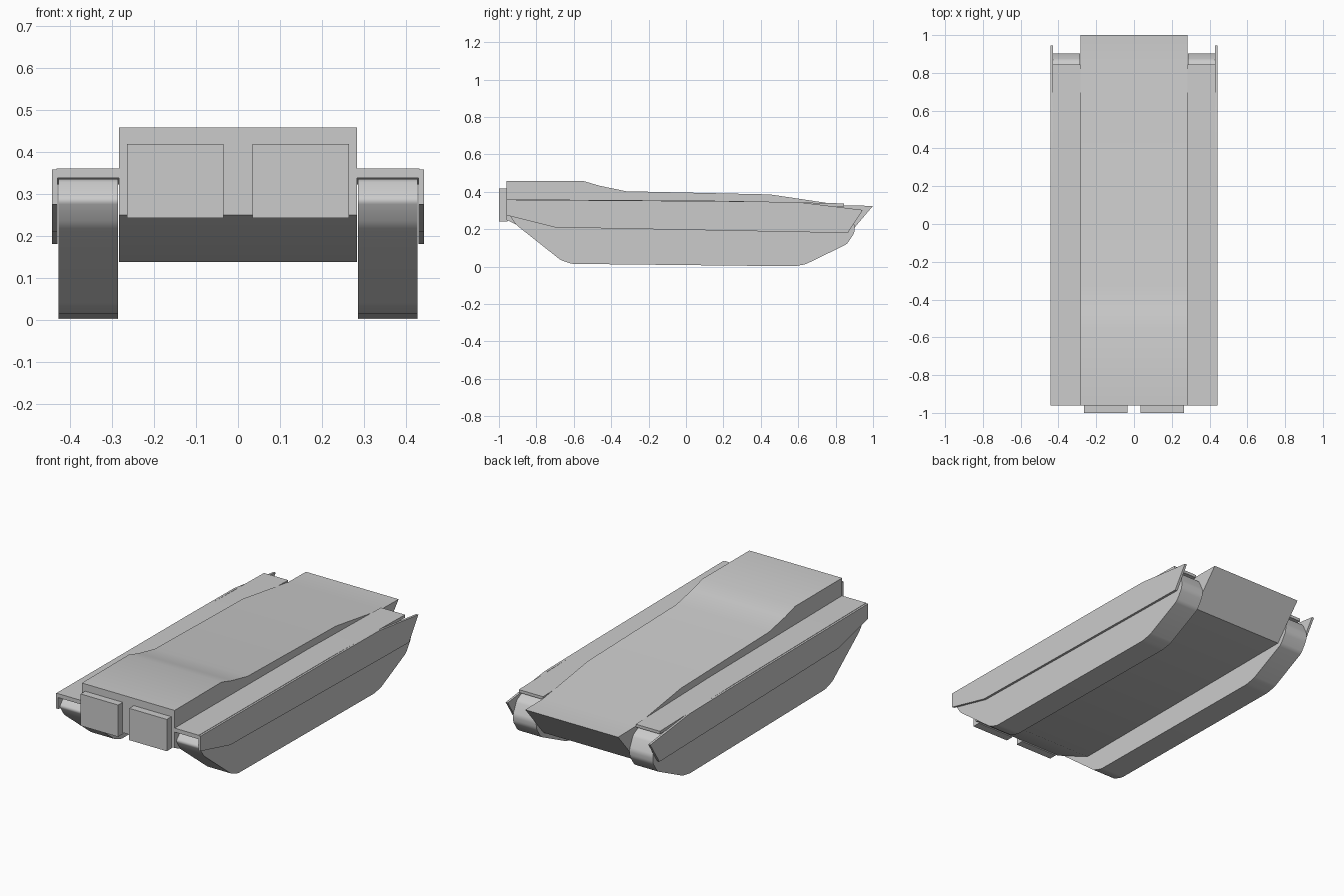
import bpy, bmesh

if "Cube" in bpy.data.objects:
    bpy.data.objects.remove(bpy.data.objects["Cube"])

def prism(name, profile, x0, x1, angle=0.8, bevel=0.0):
    """Extrude a (y, z) side profile from x0 to x1."""
    bm = bmesh.new()
    face = bm.faces.new([bm.verts.new((x0, y, z)) for y, z in profile])
    ext = bmesh.ops.extrude_face_region(bm, geom=[face])
    verts = [v for v in ext["geom"] if isinstance(v, bmesh.types.BMVert)]
    bmesh.ops.translate(bm, verts=verts, vec=(x1 - x0, 0, 0))
    if bevel:
        # round only the corners running across the width
        edges = [e for e in bm.edges
                 if abs(e.verts[0].co.x - e.verts[1].co.x) > 1e-4]
        bmesh.ops.bevel(bm, geom=edges, offset=bevel, segments=3,
                        profile=0.5, affect='EDGES')
    bmesh.ops.recalc_face_normals(bm, faces=bm.faces)
    mesh = bpy.data.meshes.new(name)
    bm.to_mesh(mesh)
    bm.free()
    ob = bpy.data.objects.new(name, mesh)
    bpy.context.collection.objects.link(ob)
    bpy.ops.object.select_all(action='DESELECT')
    ob.select_set(True)
    bpy.context.view_layer.objects.active = ob
    bpy.ops.object.shade_smooth_by_angle(angle=angle)
    return ob

def pair(name, profile, x0, x1, **kw):
    """Make a right-hand part and its mirrored twin."""
    prism(name + "_right", profile, x0, x1, **kw)
    prism(name + "_left", profile, -x1, -x0, **kw)

# Central hull with raised front deck and overhanging tail
prism("hull", [(-0.96, 0.458), (-0.55, 0.458), (-0.46, 0.432), (-0.32, 0.403),
               (0.45, 0.386), (0.845, 0.327), (1.0, 0.325), (0.84, 0.137),
               (-0.72, 0.137), (-0.96, 0.25)], -0.284, 0.284)

# Track bodies
pair("track", [(-0.90, 0.335), (-0.95, 0.285), (-0.91, 0.225), (-0.67, 0.035),
               (-0.61, 0.015), (0.58, 0.002), (0.64, 0.013), (0.86, 0.12),
               (0.90, 0.18), (0.903, 0.22), (0.87, 0.29), (0.80, 0.325)],
     0.286, 0.428, bevel=0.012)

# Fenders over the tracks
pair("fender", [(-0.96, 0.36), (0.2, 0.352), (0.845, 0.338),
                (0.845, 0.322), (-0.96, 0.338)], 0.284, 0.432)

# Side skirts
pair("skirt", [(-0.96, 0.358), (0.2, 0.35), (0.60, 0.345), (0.945, 0.303),
               (0.865, 0.18), (-0.70, 0.21), (-0.96, 0.275)], 0.43, 0.443)

# Front armour blocks
pair("front_block", [(-1.0, 0.418), (-0.955, 0.418), (-0.955, 0.242),
                     (-1.0, 0.242)], 0.034, 0.264)
